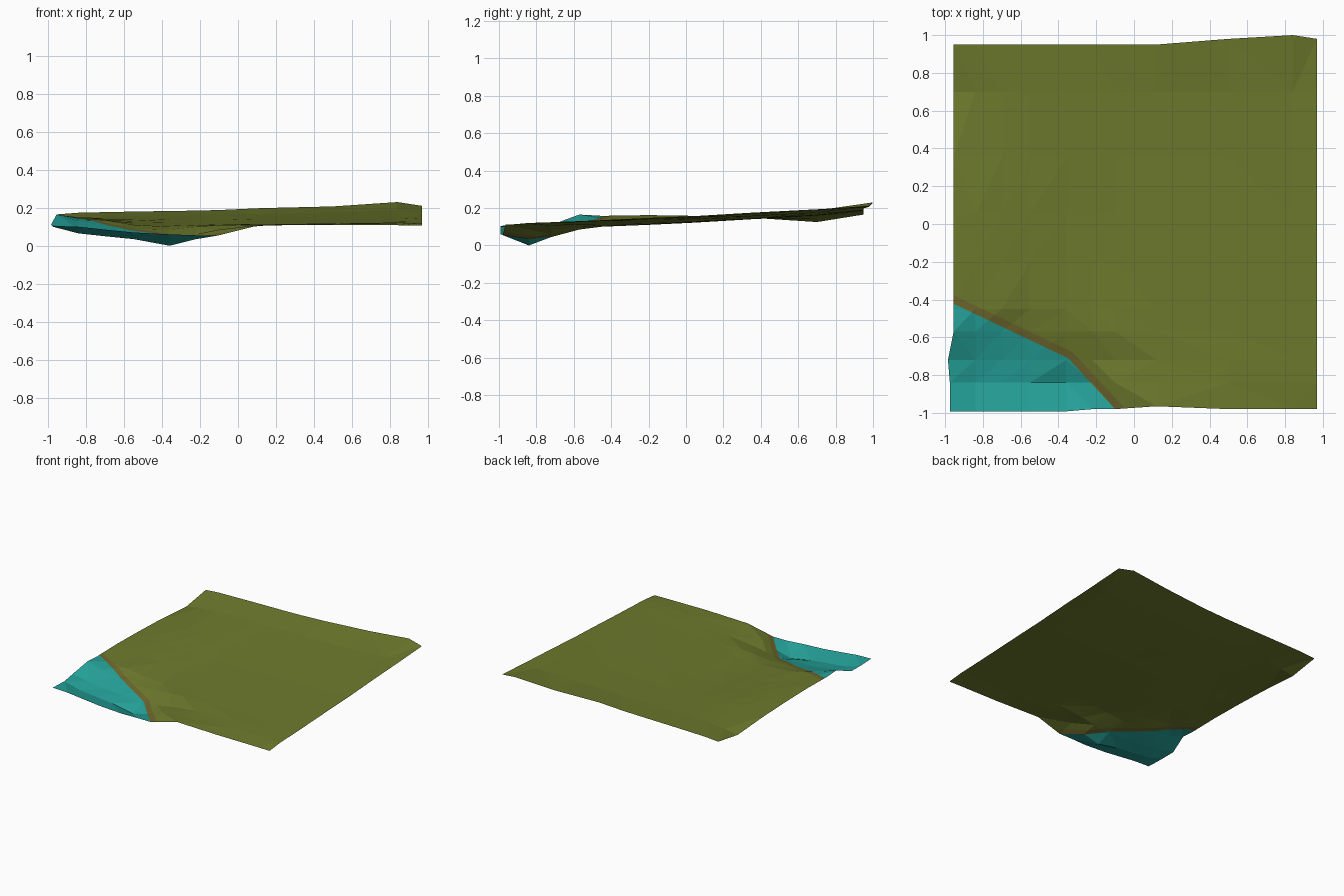
import bpy, bmesh
from mathutils import Vector

if "Cube" in bpy.data.objects:
    bpy.data.objects.remove(bpy.data.objects["Cube"])

# Survey grid: column x, row y, and the ground height at each crossing
XS = [-.955, -.84, -.7, -.55, -.36, -.22, -.1, .12, .5, .84, .97]
ROWS = {
    -.98: (.105, .10, .085, .07, .06, .055, .055, .11, .11, .108, .106),
    -.84: (.10, .065, .05, .035, .0, .035, .085, .105, .115, .118, .12),
    -.72: (.11, .085, .065, .055, .045, .06, .08, .105, .118, .122, .124),
    -.57: (.165, .13, .105, .09, .085, .10, .11, .112, .12, .126, .13),
    -.45: (.158, .145, .135, .11, .10, .105, .11, .116, .124, .13, .135),
    -.20: (.162, .15, .135, .12, .11, .113, .117, .125, .133, .14, .147),
    .05: (.158, .15, .14, .13, .122, .124, .127, .135, .142, .15, .157),
    .35: (.148, .147, .145, .142, .14, .141, .143, .148, .156, .167, .175),
    .70: (.125, .145, .155, .158, .16, .162, .164, .168, .175, .187, .193),
    .95: (.165, .174, .177, .18, .183, .185, .188, .198, .207, .23, .21),
}


def material(name, rgb):
    m = bpy.data.materials.new(name)
    m.diffuse_color = (*rgb, 1)
    m.use_nodes = True
    m.node_tree.nodes["Principled BSDF"].inputs["Base Color"].default_value = m.diffuse_color
    return m


def outline(x, y):
    """Small bulges along the border of the sheet."""
    if x < -.9 and y < -.6:
        x -= .03 if y > -.8 else .02
    if y < -.9 and x < -.3:
        y -= .012
    if y < -.9 and .1 < x < .2:
        y += .015
    if y > .9 and x > .4:
        y += .05 if .8 < x < .9 else .03
    return x, y


# Ground sheet
bm = bmesh.new()
grid = [[bm.verts.new((*outline(x, y), z)) for x, z in zip(XS, zs)]
        for y, zs in ROWS.items()]
for lo, hi in zip(grid, grid[1:]):
    for i in range(len(XS) - 1):
        bm.faces.new((lo[i], lo[i + 1], hi[i + 1], hi[i]))
bmesh.ops.triangulate(bm, faces=bm.faces[:])

# Shoreline: two lines that fence off the low corner
SHORE = [(Vector((-.35, -.71, 0)), Vector((.29, .61, 0)).normalized()),
         (Vector((-.35, -.71, 0)), Vector((.27, .25, 0)).normalized())]
BANK = .04


def offshore(p):
    return max((p - o).dot(n) for o, n in SHORE)


# Cut the sheet along the water edge and along the outer edge of the bank
for dist in (0, BANK):
    for o, n in SHORE:
        near = [f for f in bm.faces if offshore(f.calc_center_median()) < .3]
        geom = list({e for f in near for e in f.edges}
                    | {v for f in near for v in f.verts}) + near
        bmesh.ops.bisect_plane(bm, geom=geom, plane_co=o + n * dist,
                               plane_no=n, dist=1e-5)

# Colour by distance from the shoreline
for f in bm.faces:
    d = offshore(f.calc_center_median())
    f.material_index = 1 if d < 0 else 2 if d < BANK else 0

mesh = bpy.data.meshes.new("ground_sheet")
bm.to_mesh(mesh)
bm.free()
for m in (material("olive grass", (.155, .195, .026)),
          material("teal water", (.018, .36, .32)),
          material("brown bank", (.155, .135, .026))):
    mesh.materials.append(m)
ground = bpy.data.objects.new("ground_sheet", mesh)
bpy.context.collection.objects.link(ground)
